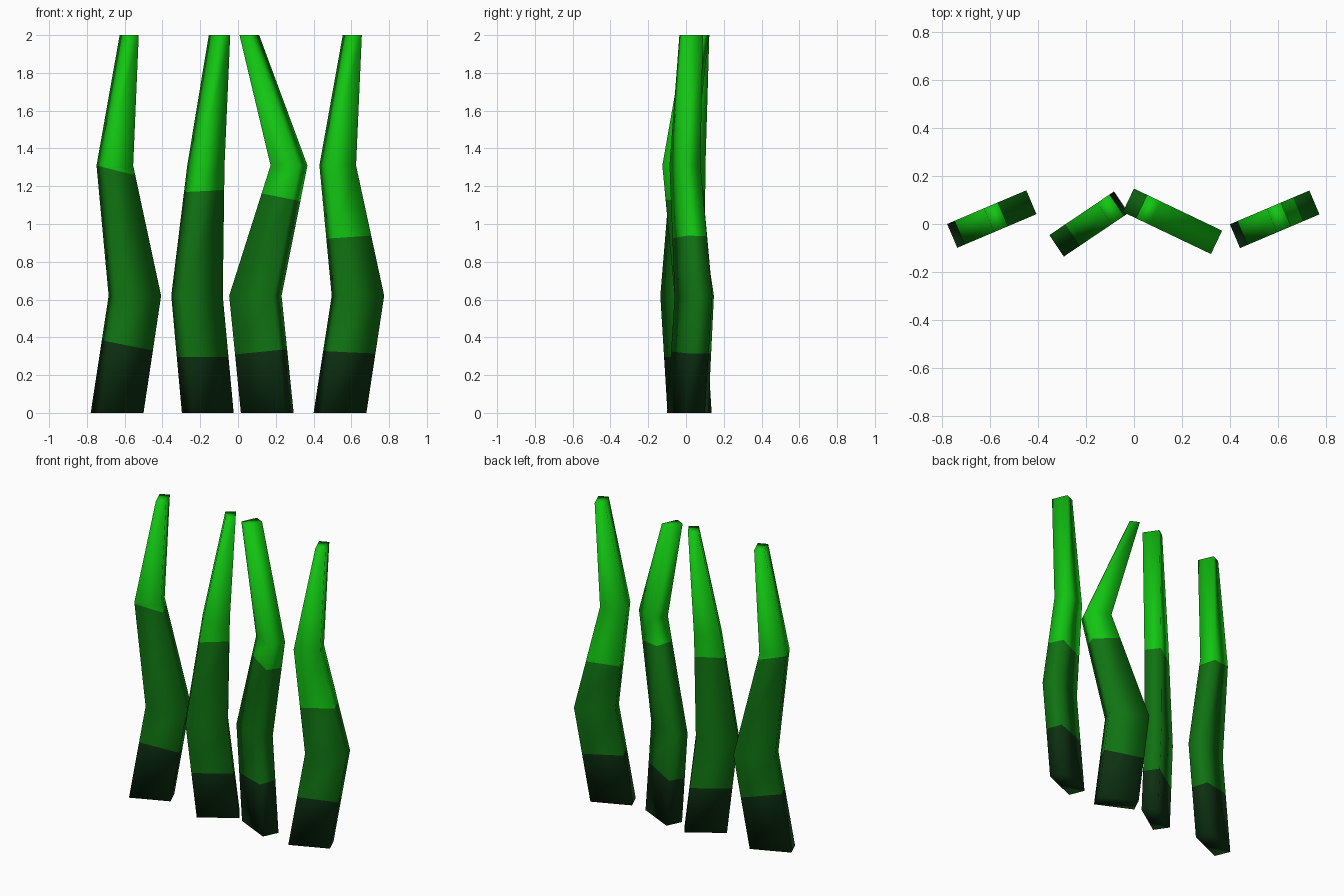
import bpy, bmesh, math
from mathutils import Vector

if "Cube" in bpy.data.objects:
    bpy.data.objects.remove(bpy.data.objects["Cube"])

THICK = 0.108
HEIGHTS = (0.0, 0.62, 1.31, 2.0)
WIDTHS = (0.258, 0.256, 0.165, 0.064)


def material(name, rgb):
    m = bpy.data.materials.new(name)
    m.diffuse_color = (*rgb, 1)
    m.use_nodes = True
    m.node_tree.nodes["Principled BSDF"].inputs["Base Color"].default_value = m.diffuse_color
    return m


MATS = [material("dark base green", (0.004, 0.030, 0.006)),
        material("mid green", (0.005, 0.170, 0.006)),
        material("bright tip green", (0.006, 0.560, 0.006))]


def blade(name, angle, centre, xs, low, high):
    """Bent flat blade; low and high are colour borders (x, z, slope)."""
    a = math.radians(angle)
    u = Vector((math.cos(a), math.sin(a), 0))
    n = Vector((-math.sin(a), math.cos(a), 0))
    bm = bmesh.new()
    # rectangular rings along the bent centre line
    rings = []
    for z, w, x in zip(HEIGHTS, WIDTHS, xs):
        c = Vector((x, centre[1] + (x - centre[0]) * math.tan(a), z))
        rings.append([bm.verts.new(c + u * sx * w / 2 + n * sy * THICK / 2)
                      for sx, sy in ((-1, -1), (1, -1), (1, 1), (-1, 1))])
    for r, s in zip(rings, rings[1:]):
        for i in range(4):
            j = (i + 1) % 4
            bm.faces.new((r[i], r[j], s[j], s[i]))
    bm.faces.new(rings[0][::-1])
    bm.faces.new(rings[-1])
    # cut the colour borders, then colour the faces by height
    planes = []
    for x, z, slope in (low, high):
        p, no = Vector((x, 0, z)), Vector((-slope, 0, 1))
        planes.append((p, no))
        bmesh.ops.bisect_plane(bm, geom=bm.verts[:] + bm.edges[:] + bm.faces[:],
                               plane_co=p, plane_no=no, dist=1e-5)
    bm.normal_update()
    for f in bm.faces:
        f.smooth = True
        c = f.calc_center_median()
        f.material_index = sum((c - p).dot(no) > 0 for p, no in planes)
    me = bpy.data.meshes.new(name)
    bm.to_mesh(me)
    bm.free()
    for m in MATS:
        me.materials.append(m)
    ob = bpy.data.objects.new(name, me)
    bpy.context.collection.objects.link(ob)


# Four blades of seaweed, left to right
blade("left_blade", 23, (-0.595, 0.02), (-0.64, -0.546, -0.652, -0.576),
      (-0.60, 0.36, -0.2), (-0.65, 1.285, -0.25))
blade("inner_left_blade", 34, (-0.188, 0.0), (-0.16, -0.217, -0.17, -0.098),
      (-0.16, 0.297, 0.0), (-0.17, 1.175, 0.05))
blade("inner_right_blade", -25.5, (0.163, 0.01), (0.155, 0.092, 0.27, 0.06),
      (0.14, 0.325, 0.1), (0.21, 1.145, -0.2))
blade("right_blade", 23, (0.588, 0.02), (0.54, 0.635, 0.528, 0.605),
      (0.56, 0.322, -0.05), (0.58, 0.93, 0.07))
